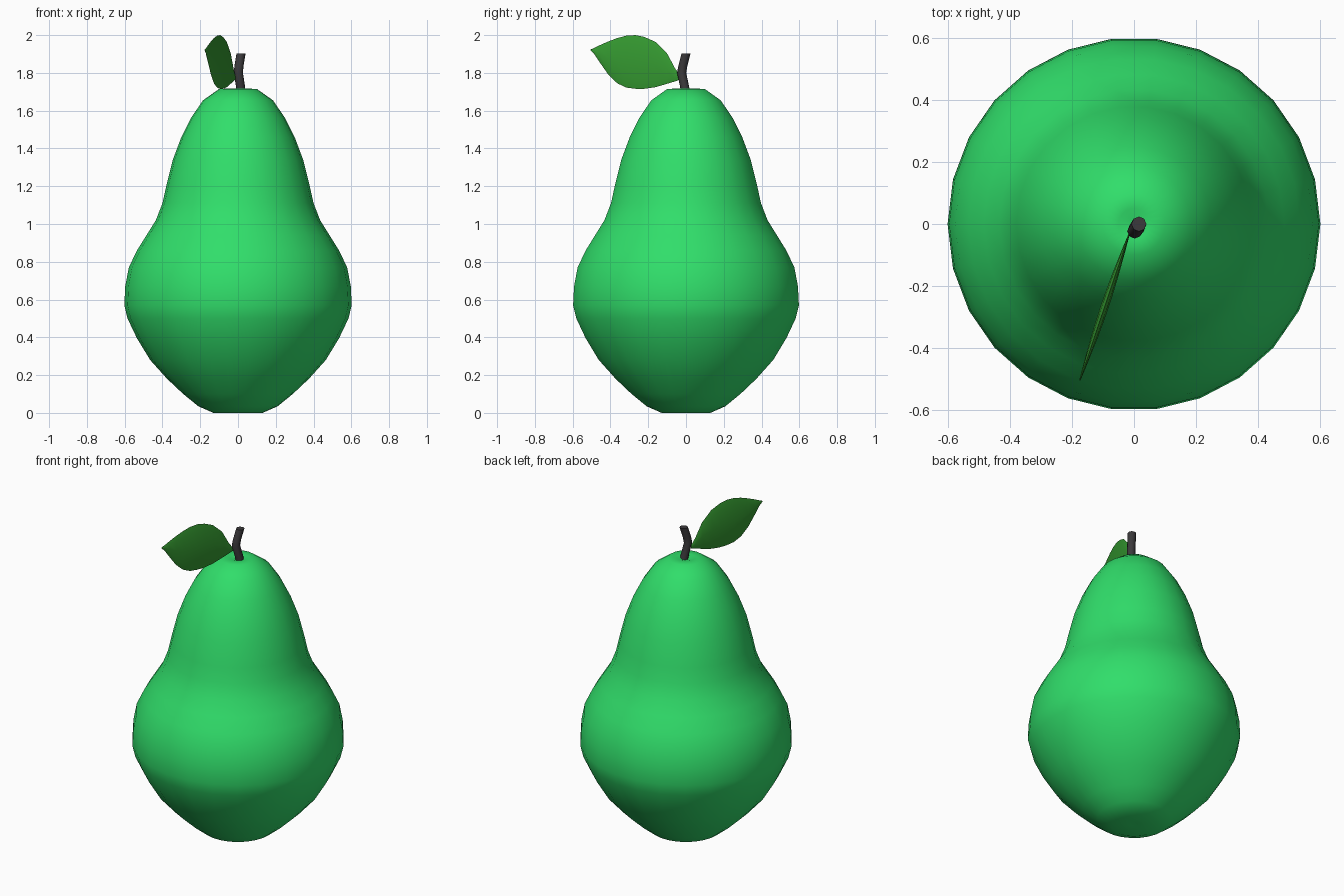
import bpy
import bmesh
from math import sin, cos, pi, radians
from mathutils import Vector

cube = bpy.data.objects.get("Cube")
if cube:
    bpy.data.objects.remove(cube)


def make_material(name, rgb):
    mat = bpy.data.materials.new(name)
    mat.use_nodes = True
    color = (*rgb, 1)
    mat.diffuse_color = color
    bsdf = mat.node_tree.nodes["Principled BSDF"]
    bsdf.inputs["Base Color"].default_value = color
    bsdf.inputs["Roughness"].default_value = 0.6
    return mat


def ring(center, u, v, sides):
    """Ellipse of points around center, spanned by the half axes u and v."""
    angles = [2 * pi * i / sides for i in range(sides)]
    return [Vector(center) + u * cos(a) + v * sin(a) for a in angles]


def loft(name, rings, mat, sharp=50):
    """Skin a closed solid through equal-sized rings and cap both ends."""
    bm = bmesh.new()
    rows = [[bm.verts.new(p) for p in r] for r in rings]
    n = len(rows[0])
    for low, high in zip(rows, rows[1:]):
        for i in range(n):
            j = (i + 1) % n
            bm.faces.new((low[i], low[j], high[j], high[i]))
    bm.faces.new(rows[0][::-1])
    bm.faces.new(rows[-1])
    bmesh.ops.recalc_face_normals(bm, faces=bm.faces)
    mesh = bpy.data.meshes.new(name)
    bm.to_mesh(mesh)
    bm.free()
    mesh.materials.append(mat)
    obj = bpy.data.objects.new(name, mesh)
    bpy.context.collection.objects.link(obj)
    bpy.ops.object.select_all(action="DESELECT")
    obj.select_set(True)
    bpy.context.view_layer.objects.active = obj
    bpy.ops.object.shade_smooth_by_angle(angle=radians(sharp))
    return obj


skin = make_material("pear green", (0.03, 0.73, 0.145))
leaf_green = make_material("leaf green", (0.035, 0.32, 0.03))
bark = make_material("dark stem", (0.045, 0.042, 0.045))

X, Y, Z = Vector((1, 0, 0)), Vector((0, 1, 0)), Vector((0, 0, 1))

# Fruit body: radius and height up the profile
profile = [(0.02, 0.005), (0.13, 0.0), (0.21, 0.035), (0.29, 0.1), (0.375, 0.18),
           (0.465, 0.28), (0.535, 0.395), (0.585, 0.5), (0.602, 0.57), (0.597, 0.67),
           (0.578, 0.77), (0.535, 0.86), (0.485, 0.94), (0.435, 1.02), (0.4, 1.11),
           (0.38, 1.2), (0.345, 1.34), (0.3, 1.46), (0.25, 1.56), (0.185, 1.655),
           (0.1, 1.715), (0.05, 1.717), (0.012, 1.705)]
loft("pear_body", [ring((0, 0, z), X * r, Y * r, 26) for r, z in profile], skin)

# Stem: short bent twig
twig = [(0.017, 0.0, 1.68), (0.013, -0.008, 1.73), (0.002, -0.023, 1.8),
        (0.005, -0.017, 1.835), (0.016, 0.0, 1.902)]
loft("stem", [ring(p, X * 0.024, Y * 0.024, 8) for p in twig], bark)

# Leaf: upright blade, given as (distance along, lower edge, upper edge)
base, tip = Vector((-0.015, -0.03, 0)), Vector((-0.175, -0.505, 0))
across = (tip - base).normalized().cross(Z)
stations = [(0.0, 1.765, 1.785), (0.06, 1.755, 1.825), (0.15, 1.742, 1.905),
            (0.28, 1.724, 1.965), (0.4, 1.716, 1.99), (0.5, 1.716, 2.0),
            (0.6, 1.722, 1.997), (0.7, 1.744, 1.985), (0.8, 1.789, 1.967),
            (0.9, 1.857, 1.946), (0.96, 1.9, 1.932), (1.0, 1.918, 1.924)]
blade = []
for t, low, high in stations:
    center = base.lerp(tip, t) + Z * (low + high) / 2
    thickness = 0.002 + 0.011 * sin(pi * t)
    blade.append(ring(center, Z * (high - low) / 2, across * thickness, 8))
loft("leaf", blade, leaf_green, 80)
